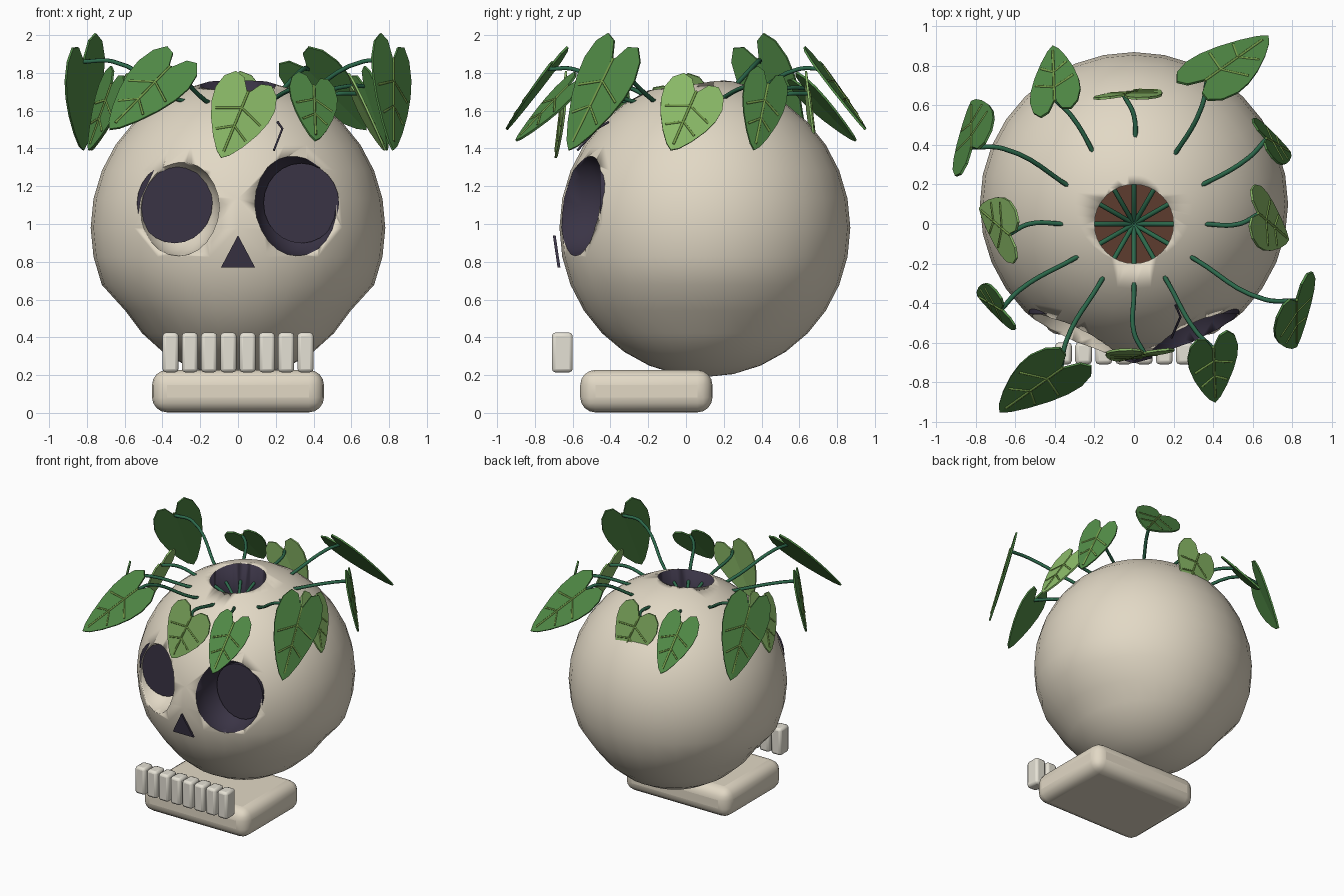
import bpy, bmesh, math
from mathutils import Vector

if "Cube" in bpy.data.objects:
    bpy.data.objects.remove(bpy.data.objects["Cube"])


def mat(name, r, g, b):
    m = bpy.data.materials.new(name)
    m.diffuse_color = (r, g, b, 1)
    m.use_nodes = True
    m.node_tree.nodes["Principled BSDF"].inputs["Base Color"].default_value = m.diffuse_color
    return m


BONE = mat("bone", 0.76, 0.69, 0.56)
TOOTH = mat("tooth", 0.78, 0.75, 0.66)
DARK = mat("dark", 0.042, 0.034, 0.06)
SOIL = mat("soil", 0.11, 0.045, 0.028)
STEM = mat("stem", 0.025, 0.14, 0.07)
GREEN = mat("leaf_green", 0.08, 0.25, 0.06)
LIGHT = mat("leaf_light", 0.26, 0.50, 0.14)
VEIN = mat("vein", 0.18, 0.34, 0.07)


def finish(name, m, smooth=True):
    ob = bpy.context.object
    ob.name = name
    ob.data.materials.clear()
    ob.data.materials.append(m)
    if smooth:
        bpy.ops.object.shade_smooth_by_angle(angle=math.radians(40))
    return ob


def ball(name, loc, scale, m, seg=32, rings=16):
    bpy.ops.mesh.primitive_uv_sphere_add(segments=seg, ring_count=rings, radius=1, location=loc)
    bpy.context.object.scale = scale
    bpy.ops.object.transform_apply(location=True, rotation=False, scale=True)
    return finish(name, m)


def cyl(name, loc, r, depth, m, rot=(0, 0, 0), scale=(1, 1, 1), verts=32):
    bpy.ops.mesh.primitive_cylinder_add(vertices=verts, radius=r, depth=depth, location=loc, rotation=rot)
    bpy.context.object.scale = scale
    return finish(name, m)


def block(name, loc, size, bevel, seg, m):
    bpy.ops.mesh.primitive_cube_add(size=1, location=loc)
    ob = bpy.context.object
    ob.scale = size
    bpy.ops.object.transform_apply(location=False, rotation=False, scale=True)
    b = ob.modifiers.new("bevel", 'BEVEL')
    b.width, b.segments = bevel, seg
    return finish(name, m)


def tube(name, paths, r, m, smooth=False):
    cu = bpy.data.curves.new(name, 'CURVE')
    cu.dimensions = '3D'
    cu.bevel_depth, cu.bevel_resolution, cu.use_fill_caps = r, 1, True
    cu.resolution_u = 6
    for pts in paths:
        if smooth:
            s = cu.splines.new('BEZIER')
            s.bezier_points.add(len(pts) - 1)
            for bp, p in zip(s.bezier_points, pts):
                bp.co = p
                bp.handle_left_type = bp.handle_right_type = 'AUTO'
        else:
            s = cu.splines.new('POLY')
            s.points.add(len(pts) - 1)
            for sp, p in zip(s.points, pts):
                sp.co = (*p, 1)
    ob = bpy.data.objects.new(name, cu)
    bpy.context.collection.objects.link(ob)
    cu.materials.append(m)
    return ob


# Skull: ellipsoid, pinched sideways at the cheeks
skull = ball("skull", (0, 0.1, 0.98), (0.78, 0.77, 0.79), BONE)
for v in skull.data.vertices:
    if v.co.z < 0.6:
        v.co.x *= 0.92

# Hollows: planter opening and two eye sockets
cutters = [cyl("opening_cutter", (0, 0, 1.75), 0.2, 0.52, DARK),
           ball("socket_cutter_right", (0.32, -0.6, 1.105), (0.235, 0.28, 0.275), DARK, 18, 12),
           ball("socket_cutter_left", (-0.32, -0.6, 1.085), (0.225, 0.28, 0.255), BONE, 18, 12)]
for c in cutters:
    bo = skull.modifiers.new("cut", 'BOOLEAN')
    bo.operation, bo.solver, bo.object = 'DIFFERENCE', 'EXACT', c
    bo.material_mode = 'TRANSFER'
    bpy.context.view_layer.objects.active = skull
    bpy.ops.object.modifier_apply(modifier=bo.name)
    bpy.data.objects.remove(c)

# Soil and dark eye discs
cyl("soil", (0, 0, 1.49), 0.2, 0.04, SOIL)
for s in (-1, 1):
    cyl("eye_disc", (s * 0.335, -0.44, 1.11), 0.2, 0.03, DARK,
        (math.pi / 2, 0, 0), (1, 1.06, 1), 24)

# Nose: thin tilted triangle
bm = bmesh.new()
f = bm.faces.new([bm.verts.new(p) for p in ((-0.09, -0.68, 0.77), (0.09, -0.68, 0.77), (0, -0.705, 0.94))])
ext = bmesh.ops.extrude_face_region(bm, geom=[f])
bmesh.ops.translate(bm, vec=(0, 0.015, 0), verts=[g for g in ext["geom"] if isinstance(g, bmesh.types.BMVert)])
bmesh.ops.recalc_face_normals(bm, faces=bm.faces)
me = bpy.data.meshes.new("nose")
bm.to_mesh(me)
me.materials.append(DARK)
bpy.context.collection.objects.link(bpy.data.objects.new("nose", me))

# Crack on the forehead
tube("crack", [[(0.19, -0.575, 1.39), (0.235, -0.47, 1.505), (0.21, -0.41, 1.54)]], 0.006, DARK)

# Jaw and teeth
block("jaw", (0, -0.21, 0.115), (0.91, 0.7, 0.225), 0.08, 4, BONE)
for i in range(8):
    block("tooth", ((i - 3.5) * 0.102, -0.655, 0.32), (0.085, 0.11, 0.21), 0.018, 2, TOOTH)

HALF = [(0.28, -0.2), (0.6, -0.24), (0.88, -0.12), (1, 0.08), (0.95, 0.28),
        (0.78, 0.5), (0.5, 0.74), (0.22, 0.92)]


# Leaf: heart outline folded along its midrib, with raised veins
def leaf(base, tip, width, half, m):
    base, tip = Vector(base), Vector(tip)
    T = tip - base
    L = T.length
    T.normalize()
    W = Vector(width)
    W = (W - T * W.dot(T)).normalized()
    N = W.cross(T)
    if N.dot(Vector((base.x, base.y, 0.3))) < 0:
        N = -N

    def at(u, v, lift=0.0):
        return base + W * (u * half * L) + T * (v * L) + N * (lift - 0.06 * abs(u) * half * L)

    bm = bmesh.new()
    mid = [bm.verts.new(at(0, v)) for v in (0, 1)]
    for s in (-1, 1):
        edge = [bm.verts.new(at(s * u, v)) for u, v in HALF]
        bm.faces.new([mid[0]] + edge + [mid[1]])
    bmesh.ops.recalc_face_normals(bm, faces=bm.faces)
    bmesh.ops.triangulate(bm, faces=bm.faces)
    me = bpy.data.meshes.new("leaf")
    bm.to_mesh(me)
    me.materials.append(m)
    ob = bpy.data.objects.new("leaf", me)
    bpy.context.collection.objects.link(ob)
    sol = ob.modifiers.new("thickness", 'SOLIDIFY')
    sol.thickness, sol.offset = 0.012, 0
    veins = [[at(0, -0.04, 0.005), at(0, 0.9, 0.005)]]
    for v, u in ((0.22, 0.75), (0.5, 0.5)):
        veins.append([at(-u, v + 0.14, 0.005), at(0, v, 0.005), at(u, v + 0.14, 0.005)])
    tube("leaf_veins", veins, 0.007, VEIN)


# Stem direction (degrees), leaf base, leaf tip, width direction, half width, material
LEAVES = [(0, (0.63, 0.05, 1.69), (0.78, -0.08, 1.39), (0.05, 0.9, -0.4), 0.46, LIGHT),
          (30, (0.67, 0.43, 1.73), (0.79, 0.36, 1.39), (-0.4, 0.8, -0.3), 0.36, GREEN),
          (60, (0.37, 0.73, 1.82), (0.68, 0.95, 1.5), (-0.55, 0.35, -0.35), 0.34, GREEN),
          (270, (0.05, -0.65, 1.69), (-0.09, -0.69, 1.35), (0.9, 0, -0.4), 0.46, LIGHT),
          (300, (0.4, -0.63, 1.72), (0.41, -0.9, 1.44), (0.9, 0.35, -0.15), 0.35, GREEN),
          (330, (0.82, -0.39, 1.86), (0.82, -0.62, 1.39), (0.5, 0.6, -0.4), 0.34, GREEN)]

# Each leaf has a twin turned half a circle about the planter axis
for deg, base, tip, width, half, m in LEAVES:
    for s in (1, -1):
        turn = lambda p: (p[0] * s, p[1] * s, p[2])
        b = turn(base)
        leaf(b, turn(tip), turn(width), half, m)
        a = math.radians(deg)
        reach = math.hypot(b[0], b[1])
        d = Vector((math.cos(a) * s, math.sin(a) * s, 0))
        path = [d * r + Vector((0, 0, z)) for r, z in
                ((0.0, 1.5), (0.15, 1.6), (0.35, 1.655), (reach * 0.84, base[2] + 0.0))]
        tube("stem", [path + [Vector(b)]], 0.012, STEM, True)
